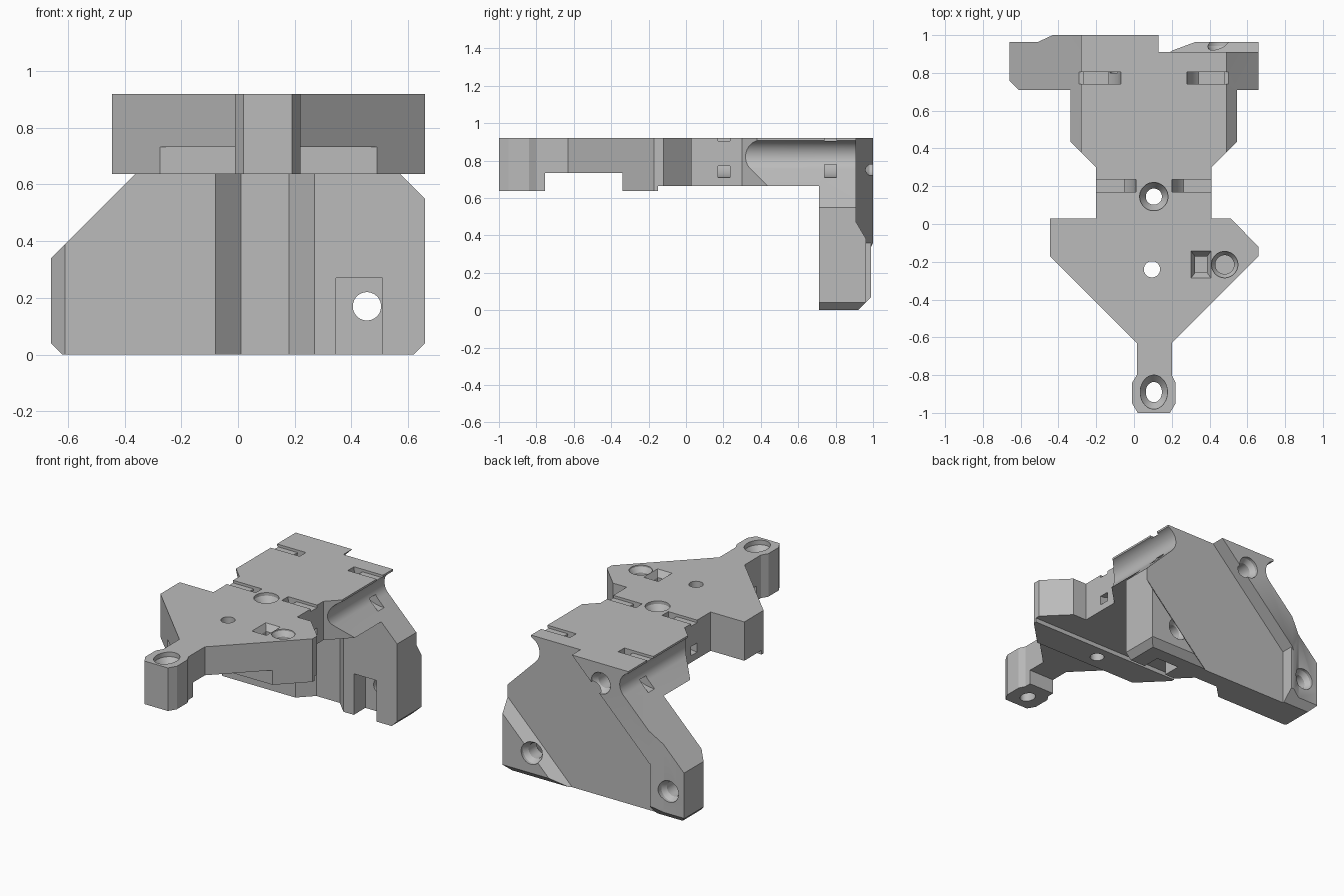
import bpy, bmesh, math
from mathutils import Vector

if "Cube" in bpy.data.objects:
    bpy.data.objects.remove(bpy.data.objects["Cube"])

MID = 0.105  # the bracket is mirrored about this x

grey = bpy.data.materials.new("grey plastic")
grey.use_nodes = True
grey.diffuse_color = (0.5, 0.5, 0.5, 1)
grey.node_tree.nodes["Principled BSDF"].inputs["Base Color"].default_value = (0.5, 0.5, 0.5, 1)


def finish(name, bm):
    bmesh.ops.recalc_face_normals(bm, faces=bm.faces)
    mesh = bpy.data.meshes.new(name)
    bm.to_mesh(mesh)
    bm.free()
    obj = bpy.data.objects.new(name, mesh)
    bpy.context.collection.objects.link(obj)
    mesh.materials.append(grey)
    return obj


PLANES = {
    "xy": lambda a, b, c: (a, b, c),
    "xz": lambda a, b, c: (a, c, b),
    "yz": lambda a, b, c: (c, a, b),
    "diagonal": lambda a, b, c: (a + c, b, c),
}


def prism(name, plane, pts, lo, hi):
    """Solid from a flat outline, run from lo to hi along the third axis."""
    bm = bmesh.new()
    place = PLANES[plane]
    low = [bm.verts.new(place(a, b, lo)) for a, b in pts]
    top = [bm.verts.new(place(a, b, hi)) for a, b in pts]
    bm.faces.new(low)
    bm.faces.new(top)
    n = len(pts)
    for i in range(n):
        j = (i + 1) % n
        bm.faces.new((low[i], low[j], top[j], top[i]))
    return finish(name, bm)


def box(name, x0, x1, y0, y1, z0, z1):
    return prism(name, "xy", [(x0, y0), (x1, y0), (x1, y1), (x0, y1)], z0, z1)


def bore(pos, axis, rings, sides=32, stretch=1.0):
    """Stepped hole cutter; rings are (radius, depth) along the axis."""
    bm = bmesh.new()
    loops = []
    for r, d in rings:
        loop = []
        for k in range(sides):
            t = 2 * math.pi * (k + 0.5) / sides
            u, v = r * math.cos(t), r * math.sin(t) * stretch
            off = (u, v, -d) if axis == "z" else (u, -d, v)
            loop.append(bm.verts.new(Vector(pos) + Vector(off)))
        loops.append(loop)
    bm.faces.new(loops[0])
    bm.faces.new(loops[-1])
    for a, b in zip(loops, loops[1:]):
        for k in range(sides):
            j = (k + 1) % sides
            bm.faces.new((a[k], a[j], b[j], b[k]))
    return finish("bore", bm)


def combine(obj, other, operation="DIFFERENCE"):
    mod = obj.modifiers.new("combine", "BOOLEAN")
    mod.operation = operation
    mod.solver = "EXACT"
    mod.object = other
    other.hide_render = True
    deps = bpy.context.evaluated_depsgraph_get()
    mesh = bpy.data.meshes.new_from_object(obj.evaluated_get(deps))
    obj.modifiers.clear()
    obj.data = mesh
    bpy.data.objects.remove(other)


def flip(pts, mirrored):
    return [(2 * MID - x, z) for x, z in pts] if mirrored else pts


def arc(cx, cz, r, a0, a1, n=16):
    angles = [math.radians(a0 + (a1 - a0) * i / n) for i in range(n + 1)]
    return [(cx + r * math.cos(t), cz + r * math.sin(t)) for t in angles]


# Upright plate with clipped lower corners
plate = prism("mounting_bracket", "xz", [
    (-0.66, 0.04), (-0.62, 0), (0.62, 0), (0.66, 0.04), (0.66, 0.92), (-0.66, 0.92)], 0.71, 1.0)

# Diagonal channel across the back, then the corner pad
combine(plate, prism("back_channel", "diagonal", [
    (-0.79, 0.91), (0.19, 0.91), (0.28, 0.963), (1.6, 0.963), (1.6, 1.2), (-0.79, 1.2)], -1, 2))
combine(plate, prism("corner_pad", "xz", [
    (-0.66, 0.04), (-0.62, 0), (-0.43, 0), (-0.43, 0.4), (-0.66, 0.4)], 0.8, 0.99), "UNION")
combine(plate, prism("back_corner_slope", "xy", [
    (-0.43, 1.0), (-0.51, 0.963), (-0.8, 0.963), (-0.8, 1.1), (-0.43, 1.1)], -0.1, 1.1))
combine(plate, prism("low_back_edge", "yz", [(0.9, -0.02), (1.1, 0.18), (1.1, -0.02)], -1, 1))
combine(plate, prism("front_corner", "xy", [(-0.58, 0.68), (-0.7, 0.8), (-0.7, 0.68)], -0.1, 1))

# Upright groove and nut slot on the front of the plate
combine(plate, prism("front_groove", "xy", [
    (-0.09, 0.7), (0.01, 0.8), (0.18, 0.8), (0.28, 0.7)], -0.1, 0.665))
combine(plate, box("nut_slot", 0.345, 0.51, 0.6, 0.83, -0.1, 0.27))

# Arm: plan outline trimmed to its stepped underside
arm = prism("arm", "xy", [
    (0.55, 0.75), (0.55, 0.44), (0.41, 0.3), (0.41, 0.03), (0.51, 0.03), (0.66, -0.12),
    (0.66, -0.17), (0.2, -0.63), (0.2, -0.8), (0.22, -0.84), (0.22, -0.95), (0.19, -1),
    (0.02, -1), (-0.01, -0.95), (-0.01, -0.84), (0.015, -0.8), (0.015, -0.63),
    (-0.445, -0.17), (-0.445, 0.03), (-0.2, 0.03), (-0.2, 0.3), (-0.335, 0.435),
    (-0.335, 0.75)], 0.5, 0.92)
combine(arm, prism("underside", "yz", [
    (-1.1, 0.4), (-1.1, 0.637), (-0.755, 0.637), (-0.755, 0.733), (-0.34, 0.733),
    (-0.34, 0.637), (-0.15, 0.637), (-0.15, 0.665), (0.9, 0.665), (0.9, 0.4)], -1, 1))
combine(plate, arm, "UNION")

# Sloped shoulders with a rounded scoop below the top flange, both sides
for mirrored in (False, True):
    scoop = [(0.95, 0.26)] + arc(0.52, 0.82, 0.092, 225, 109) + [(0.49, 1.1), (0.95, 1.1)]
    combine(plate, prism("scoop", "xz", flip(scoop, mirrored), 0.2, 1.2))

# Notch in the top flange over the channel
combine(plate, box("flange_notch", 0.13, 0.8, 0.91, 1.2, 0.8, 1.1))

# Curved strap tunnels from the top to the sides
for edge, y0, y1 in ((0.41, 0.17, 0.235), (0.49, 0.74, 0.805)):
    for mirrored in (False, True):
        tunnel = ([(edge - 0.21, 1.0)] + arc(edge, 0.92, 0.21, 180, 270)
                  + [(edge + 0.15, 0.71), (edge + 0.15, 0.77)]
                  + arc(edge, 0.92, 0.15, 270, 180) + [(edge - 0.15, 1.0)])
        combine(plate, prism("strap_tunnel", "xz", flip(tunnel, mirrored), y0, y1))
        groove = [(edge - 0.2, 0.903), (edge + 0.05, 0.903), (edge + 0.05, 1.0), (edge - 0.2, 1.0)]
        combine(plate, prism("strap_groove", "xz", flip(groove, mirrored), y0, y1))

# Screw holes and pockets in the arm
TOP = 0.92
combine(plate, bore((MID, 0.145, TOP), "z", [(0.075, -0.1), (0.075, 0.02), (0.043, 0.07), (0.043, 0.5)]))
combine(plate, bore((0.095, -0.24, TOP), "z", [(0.043, -0.1), (0.043, 0.5)]))
combine(plate, bore((MID, -0.89, TOP), "z",
                    [(0.072, -0.1), (0.072, 0.03), (0.043, 0.07), (0.043, 0.5)], stretch=1.25))
combine(plate, bore((0.48, -0.215, TOP), "z", [(0.07, -0.1), (0.07, 0.01), (0.05, 0.04), (0.05, 0.18)]))
combine(plate, bore((0.355, -0.215, TOP), "z",
                    [(0.075, -0.1), (0.075, 0), (0.045, 0.04), (0.045, 0.18)], sides=4, stretch=1.35))

# Screw holes in the back of the plate
for x, z, face, deep in ((0.455, 0.17, 0.963, 0.5), (-0.55, 0.19, 0.963, 0.18), (-0.08, 0.79, 1.0, 0.2)):
    combine(plate, bore((x, face, z), "y", [(0.07, -0.2), (0.07, 0.02), (0.05, 0.05), (0.05, deep)]))

# Smooth only the rounded surfaces
bpy.ops.object.select_all(action="DESELECT")
plate.select_set(True)
bpy.context.view_layer.objects.active = plate
bpy.ops.object.shade_smooth_by_angle(angle=math.radians(25))
